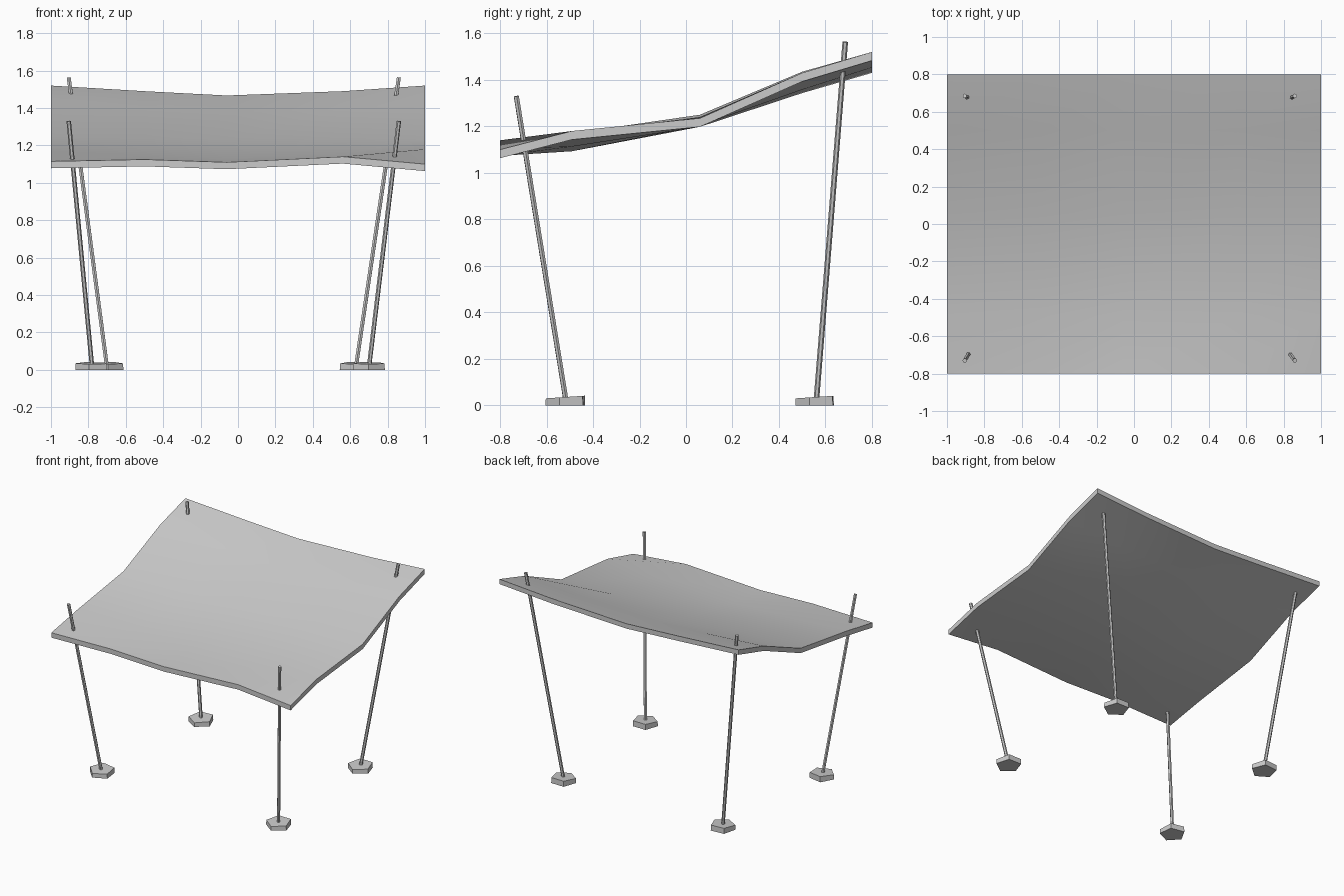
import bpy, bmesh, math
from mathutils import Vector

if "Cube" in bpy.data.objects:
    bpy.data.objects.remove(bpy.data.objects["Cube"])


def finish(name, bm, smooth=None):
    bmesh.ops.recalc_face_normals(bm, faces=bm.faces)
    me = bpy.data.meshes.new(name)
    bm.to_mesh(me)
    bm.free()
    ob = bpy.data.objects.new(name, me)
    bpy.context.collection.objects.link(ob)
    if smooth:
        bpy.ops.object.select_all(action='DESELECT')
        ob.select_set(True)
        bpy.context.view_layer.objects.active = ob
        bpy.ops.object.shade_smooth_by_angle(angle=math.radians(smooth))
    return ob


# Sagging awning sheet: coarse grid of top heights, given thickness downward
XS = [-1, -0.5, -0.06, 0.56, 1]
YS = [-0.8, -0.49, 0.06, 0.5, 0.8]
ZS = [[1.115, 1.125, 1.11, 1.14, 1.10],
      [1.17, 1.145, 1.13, 1.15, 1.18],
      [1.25, 1.24, 1.235, 1.24, 1.235],
      [1.435, 1.40, 1.38, 1.395, 1.43],
      [1.52, 1.49, 1.467, 1.49, 1.52]]
bm = bmesh.new()
grid = [[bm.verts.new((x, y, z)) for x, z in zip(XS, row)] for y, row in zip(YS, ZS)]
for j in range(4):
    for i in range(4):
        bm.faces.new((grid[j][i], grid[j][i + 1], grid[j + 1][i + 1], grid[j + 1][i]))
top = list(bm.faces)
low = bmesh.ops.duplicate(bm, geom=list(bm.verts) + list(bm.edges) + top)
bmesh.ops.translate(bm, vec=(0, 0, -0.037),
                    verts=[g for g in low['geom'] if isinstance(g, bmesh.types.BMVert)])
bmesh.ops.bridge_loops(bm, edges=[e for e in bm.edges if e.is_boundary])
finish("awning_sheet", bm, 30)


# Leaning pole as a six-sided rod
def pole(name, a, b, r=0.012):
    a, b = Vector(a), Vector(b)
    bm = bmesh.new()
    bmesh.ops.create_cone(bm, cap_ends=True, segments=6, radius1=r, radius2=r,
                          depth=(b - a).length)
    rot = (b - a).to_track_quat('Z', 'Y').to_matrix()
    bmesh.ops.rotate(bm, cent=(0, 0, 0), matrix=rot, verts=bm.verts)
    bmesh.ops.translate(bm, vec=(a + b) / 2, verts=bm.verts)
    finish(name, bm)


# Five-sided foot slab with a slightly sloping top
def foot(name, x, y, turn):
    bm = bmesh.new()
    ring = [(math.cos(t), math.sin(t)) for t in
            (math.radians(turn + 72 * k) for k in range(5))]
    base = [bm.verts.new((x + 0.09 * c, y + 0.09 * s, 0)) for c, s in ring]
    cap = [bm.verts.new((x + 0.088 * c, y + 0.088 * s, 0.036 + 0.006 * s)) for c, s in ring]
    bm.faces.new(base)
    bm.faces.new(cap)
    for k in range(5):
        n = (k + 1) % 5
        bm.faces.new((base[k], base[n], cap[n], cap[k]))
    finish(name, bm)


# Four supports: base xy, top xyz, foot rotation
SUPPORTS = {
    "front_left": ((-0.78, -0.515), (-0.905, -0.73, 1.33), 115),
    "front_right": ((0.70, -0.515), (0.86, -0.73, 1.33), 125),
    "back_left": ((-0.70, 0.56), (-0.905, 0.685, 1.563), 130),
    "back_right": ((0.63, 0.56), (0.86, 0.685, 1.563), 125),
}
for key, (b, t, turn) in SUPPORTS.items():
    pole(key + "_pole", (*b, 0.012), t)
    foot(key + "_foot", *b, turn)
